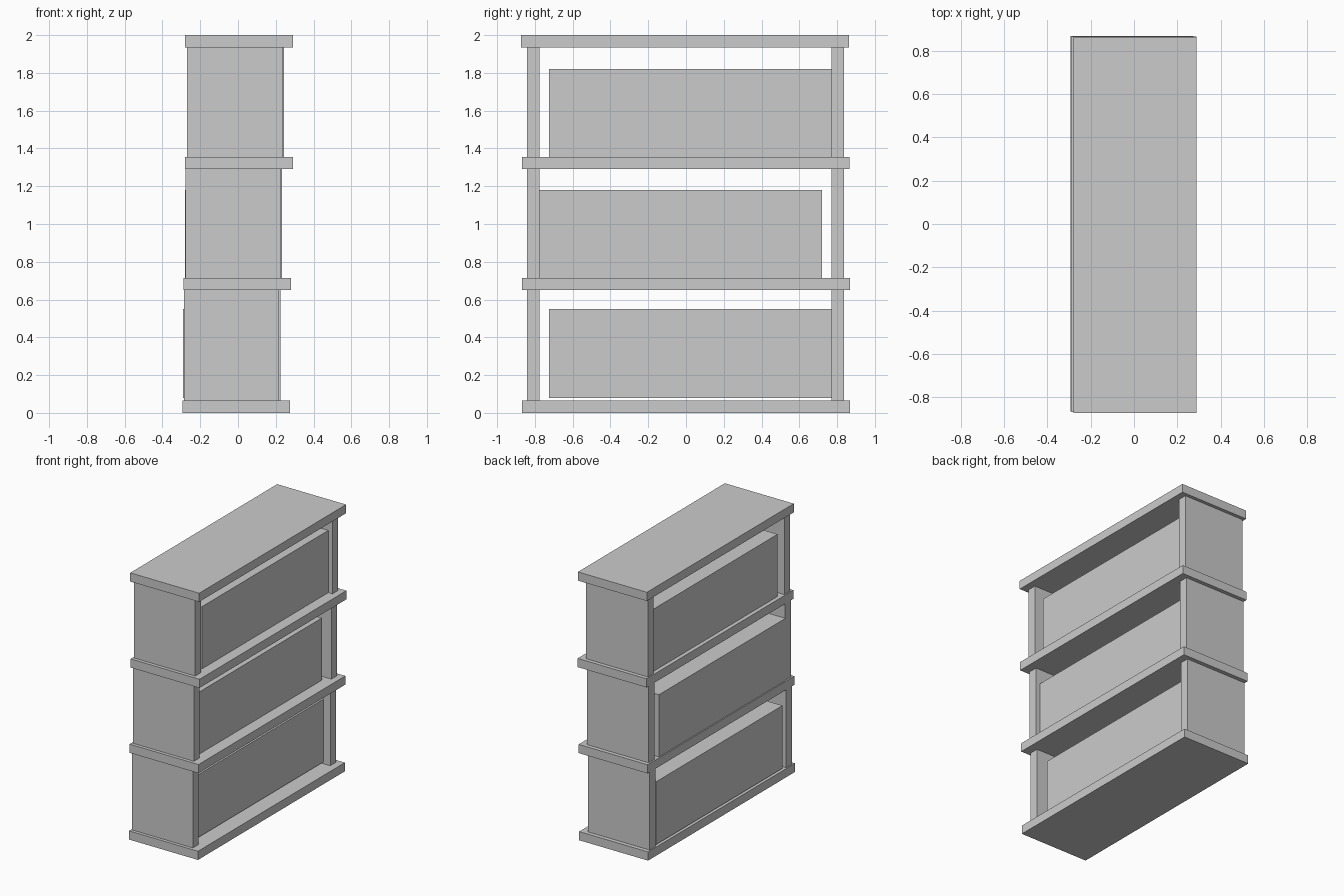
import bpy
import bmesh
from mathutils import Vector

default = bpy.data.objects.get("Cube")
if default:
    bpy.data.objects.remove(default, do_unlink=True)

# Single plain grey
grey = bpy.data.materials.new("plain_grey")
grey.use_nodes = True
colour = (0.6, 0.6, 0.6, 1.0)
grey.diffuse_color = colour
grey.node_tree.nodes["Principled BSDF"].inputs["Base Color"].default_value = colour


def box(name, x, y, z):
    """Axis-aligned block given its (low, high) range on each axis."""
    low, high = (Vector(c) for c in zip(x, y, z))
    bm = bmesh.new()
    bmesh.ops.create_cube(bm, size=1)
    for v in bm.verts:
        v.co = (low + high) / 2 + v.co * (high - low)
    mesh = bpy.data.meshes.new(name)
    bm.to_mesh(mesh)
    bm.free()
    mesh.materials.append(grey)
    obj = bpy.data.objects.new(name, mesh)
    bpy.context.collection.objects.link(obj)
    return obj


# Shelf boards: name, x start, y start, underside height
BOARD = Vector((0.57, 1.735, 0.065))
boards = [
    ("bottom", -0.294, -0.867, 0.0),
    ("lower", -0.289, -0.868, 0.65),
    ("upper", -0.28, -0.869, 1.29),
    ("top", -0.28, -0.873, 1.935),
]
for level, x, y, z in boards:
    box(level + "_shelf", (x, x + BOARD.x), (y, y + BOARD.y), (z, z + BOARD.z))

# Each bay: end panels back edge / front edge, and the solid drawer block
bays = [
    ("bottom", (-0.285, 0.217), (-0.29, 0.17), (-0.725, 0.77), (0.08, 0.55)),
    ("middle", (-0.277, 0.226), (-0.28, 0.19), (-0.775, 0.72), (0.715, 1.18)),
    ("top", (-0.27, 0.236), (-0.25, 0.208), (-0.725, 0.77), (1.355, 1.82)),
]
for i, (level, panel_x, block_x, block_y, block_z) in enumerate(bays):
    panel_z = (boards[i][3] + BOARD.z, boards[i + 1][3])
    box(level + "_front_panel", panel_x, (-0.843, -0.775), panel_z)
    rear_x = (panel_x[0], panel_x[1] + 0.007)
    box(level + "_rear_panel", rear_x, (0.77, 0.837), panel_z)
    box(level + "_storage_block", block_x, block_y, block_z)
